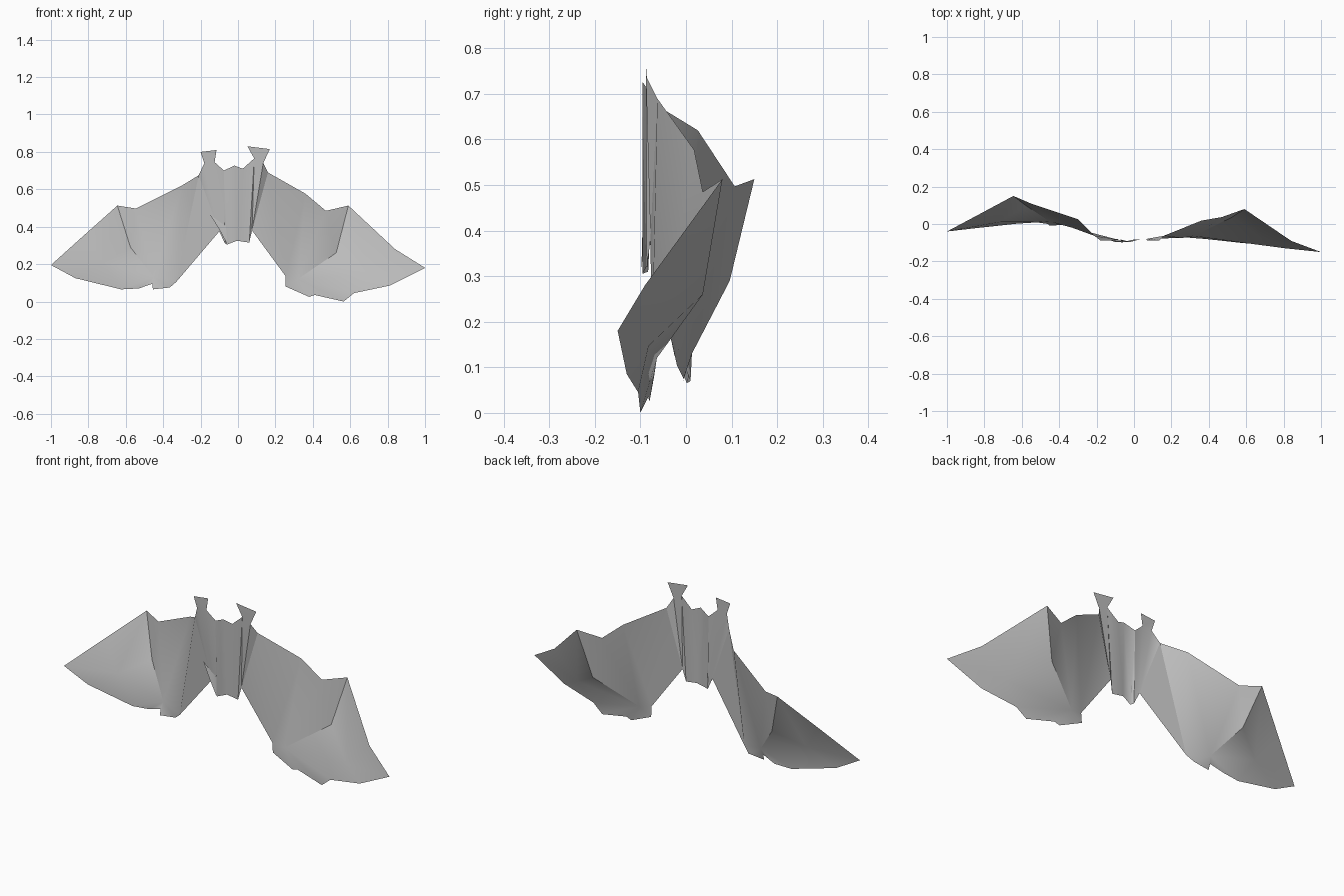
import bpy
import math
from mathutils import Vector
from mathutils.geometry import normal

start_cube = bpy.data.objects.get("Cube")
if start_cube:
    bpy.data.objects.remove(start_cube, do_unlink=True)

# Single grey colour
grey = bpy.data.materials.new("soft grey")
grey.use_nodes = True
colour = (0.5, 0.5, 0.5, 1)
grey.diffuse_color = colour
grey.node_tree.nodes["Principled BSDF"].inputs["Base Color"].default_value = colour


def sheet(name, points, bands):
    """Skin each pair of named edges with triangles that face the front."""
    order = list(points)
    faces = []
    for upper, lower in bands:
        upper, lower = upper.split(), lower.split()
        for i in range(len(upper) - 1):
            for tri in ((upper[i], lower[i], lower[i + 1]),
                        (upper[i], lower[i + 1], upper[i + 1])):
                if len(set(tri)) < 3:
                    continue
                if normal([Vector(points[key]) for key in tri]).y > 0:
                    tri = tri[::-1]
                faces.append([order.index(key) for key in tri])
    mesh = bpy.data.meshes.new(name)
    mesh.from_pydata([points[key] for key in order], [], faces)
    mesh.materials.append(grey)
    obj = bpy.data.objects.new(name, mesh)
    bpy.context.collection.objects.link(obj)
    bpy.ops.object.select_all(action="DESELECT")
    obj.select_set(True)
    bpy.context.view_layer.objects.active = obj
    bpy.ops.object.shade_smooth_by_angle(angle=math.radians(35))
    return obj


def wing(name, **points):
    """Inner membrane, outer panel, folded pocket and trailing hem."""
    return sheet(name, points, [
        ("neck arm wrist spike", "chest hip fold finger"),
        ("spike edge tip", "finger center center"),
        ("finger center", "fold fold"),
        ("fold fold fold fold fold center center tip",
         "hip corner notch step low bend trail tip"),
    ])


# Shoulder points shared by the wings and the body
neck_l, chest_l = (.16, -.063, .69), (.075, -.078, .38)
neck_r, chest_r = (-.21, -.064, .675), (-.1, -.08, .375)

# Left wing, deeply folded
wing("left_wing",
     neck=neck_l, chest=chest_l,
     arm=(.36, .018, .577),
     wrist=(.47, .037, .485),
     spike=(.59, .08, .513),
     finger=(.525, .037, .26),
     fold=(.32, -.064, .12),
     center=(.7, -.082, .147),
     edge=(.84, -.09, .28),
     tip=(1, -.15, .18),
     hip=(.255, -.075, .135),
     corner=(.255, -.07, .08),
     notch=(.38, -.08, .025),
     step=(.41, -.083, .035),
     low=(.565, -.1, 0),
     bend=(.62, -.105, .045),
     trail=(.81, -.13, .085))

# Right wing, more open
wing("right_wing",
     neck=neck_r, chest=chest_r,
     arm=(-.3, .026, .62),
     wrist=(-.545, .107, .497),
     spike=(-.645, .15, .513),
     finger=(-.575, .096, .29),
     fold=(-.45, .013, .13),
     center=(-.72, .01, .21),
     edge=(-.82, .056, .357),
     tip=(-1, -.04, .195),
     hip=(-.33, -.02, .105),
     corner=(-.365, -.005, .075),
     notch=(-.455, -.008, .065),
     step=(-.458, 0, .095),
     low=(-.53, .01, .07),
     bend=(-.625, .002, .065),
     trail=(-.87, -.025, .125))

# Ridged body with the two flat ears
sheet("body_and_ears", dict(
    neck_r=neck_r, chest_r=chest_r, neck_l=neck_l, chest_l=chest_l,
    ear_r_out=(-.18, -.088, .74), ear_r_in=(-.125, -.088, .745),
    ear_r_tip_out=(-.2, -.088, .8), ear_r_tip_in=(-.115, -.088, .81),
    ear_l_out=(.135, -.088, .74), ear_l_in=(.087, -.088, .765),
    ear_l_tip_out=(.17, -.088, .815), ear_l_tip_in=(.05, -.088, .83),
    brow_r=(-.075, -.082, .7), crown=(-.02, -.096, .727), brow_l=(.025, -.084, .71),
    hem_r=(-.07, -.083, .31), hem_ridge=(-.058, -.096, .305),
    hem_mid=(-.005, -.084, .325), hem_l=(.06, -.086, .315)), [
    ("neck_r ear_r_out ear_r_in brow_r crown brow_l ear_l_in ear_l_out neck_l",
     "chest_r chest_r chest_r hem_r hem_ridge hem_mid hem_l chest_l chest_l"),
    ("ear_r_tip_out ear_r_tip_in", "ear_r_out ear_r_in"),
    ("ear_l_tip_in ear_l_tip_out", "ear_l_in ear_l_out"),
])

# Small torn foot flap in front of the right hip
sheet("foot_flap", dict(
    barb=(-.15, -.08, .465), heel=(-.1, -.096, .385), knee=(-.09, -.088, .42),
    ankle=(-.06, -.09, .405), toe=(-.06, -.098, .31)), [
    ("barb knee ankle", "barb heel toe"),
])
